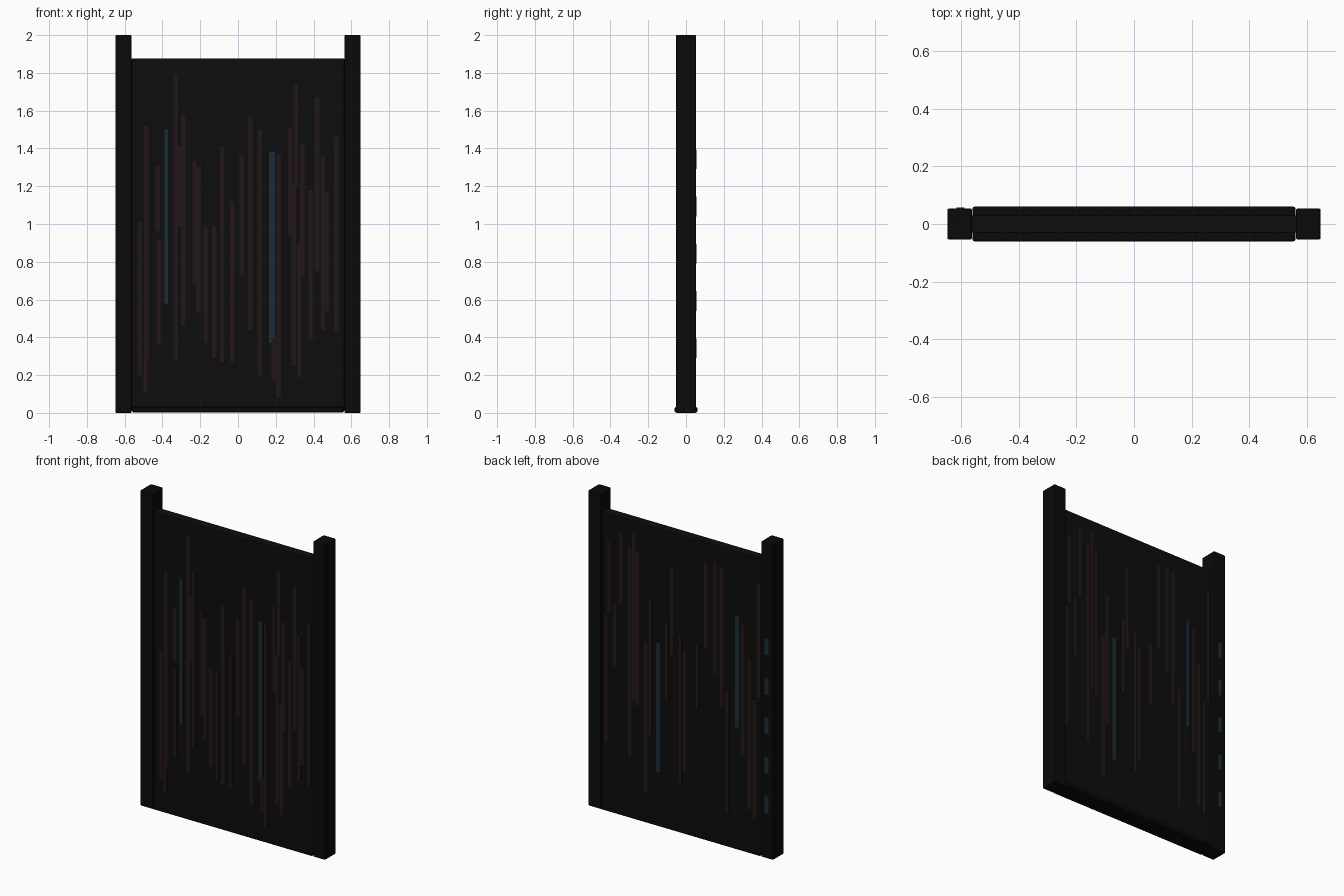
import bpy, bmesh
from mathutils import Vector


def material(name, rgb):
    m = bpy.data.materials.new(name)
    m.diffuse_color = (*rgb, 1)
    return m


BLACK = material("black_frame", (0.003, 0.003, 0.003))
PANEL = material("dark_panel", (0.004, 0.004, 0.004))
RED = material("dark_red", (0.016, 0.008, 0.009))
BLUE = material("dark_blue", (0.011, 0.026, 0.038))


def boxes(name, spans, mat, bevel=0.0):
    """One object made of boxes, each given as (low corner, high corner)."""
    bm = bmesh.new()
    for lo, hi in spans:
        lo, hi = Vector(lo), Vector(hi)
        verts = bmesh.ops.create_cube(bm, size=1)["verts"]
        bmesh.ops.scale(bm, vec=hi - lo, verts=verts)
        bmesh.ops.translate(bm, vec=(lo + hi) / 2, verts=verts)
    me = bpy.data.meshes.new(name)
    bm.to_mesh(me)
    bm.free()
    me.materials.append(mat)
    ob = bpy.data.objects.new(name, me)
    bpy.context.collection.objects.link(ob)
    if bevel:
        mod = ob.modifiers.new("edge", "BEVEL")
        mod.width = bevel
        mod.segments = 2
    return ob


# Side posts
for side, name in ((-1, "left_post"), (1, "right_post")):
    c = side * 0.606
    boxes(name, [((c - 0.043, -0.054, 0), (c + 0.043, 0.054, 2))], BLACK, 0.006)

# Panel and bottom rail
boxes("panel", [((-0.563, -0.03, 0.01), (0.563, 0.03, 1.876))], PANEL, 0.003)
boxes("bottom_rail", [((-0.561, -0.06, 0.003), (0.561, 0.06, 0.03))], BLACK, 0.006)


def streaks(name, rows, side, width, mat):
    """Thin raised vertical strips on the front (-1) or back (1) of the panel."""
    y0, y1 = sorted((side * 0.029, side * 0.0315))
    boxes(name, [((x - width / 2, y0, a), (x + width / 2, y1, b)) for x, a, b in rows], mat)


# Front streaks: x, bottom, top
streaks("front_red_streaks", [
    (-.52, .20, 1.01), (-.485, .28, 1.52), (-.49, .11, .30), (-.425, .96, 1.31),
    (-.42, .36, .92), (-.33, 1.3, 1.79), (-.33, .28, 1.41), (-.29, .46, 1.58),
    (-.31, .99, 1.41), (-.23, .68, 1.33), (-.21, .53, 1.30), (-.17, .37, .99),
    (-.125, .29, .99), (-.085, .27, 1.41), (-.03, .27, 1.12), (.02, .73, 1.36),
    (.065, .44, 1.57), (.115, .20, 1.50), (.19, .17, .40), (.215, .08, 1.37),
    (.275, .95, 1.51), (.295, .25, 1.20), (.305, 1.2, 1.74), (.325, .19, .90),
    (.34, .73, 1.42), (.385, .39, 1.18), (.42, .75, 1.67), (.45, .44, 1.36),
    (.47, .54, 1.17), (.52, .42, 1.46)], -1, 0.023, RED)
streaks("front_blue_streak_narrow", [(-.38, .58, 1.50)], -1, 0.018, BLUE)
streaks("front_blue_streak_wide", [(.18, .37, 1.38)], -1, 0.03, BLUE)

# Back streaks
streaks("back_red_streaks", [
    (.54, .43, 1.23), (.52, 1.25, 1.70), (.48, .92, 1.31), (.435, 1.33, 1.79),
    (.375, .38, 1.71), (.345, .74, 1.80), (.32, .71, 1.69), (.26, .18, 1.14),
    (.23, .55, 1.41), (.08, 1.1, 1.65), (.115, .80, 1.30), (.02, .30, 1.24),
    (-.01, .39, 1.15), (-.16, 1.2, 1.76), (-.10, .80, 1.21), (-.225, 1.06, 1.77),
    (-.27, .87, 1.75), (-.31, .20, .98), (-.42, .60, 1.43), (-.465, .26, 1.22),
    (-.50, .22, .97), (-.53, .99, 1.72)], 1, 0.023, RED)
streaks("back_blue_streaks", [(.175, .33, 1.15), (-.38, .76, 1.47)], 1, 0.026, BLUE)

# Row of small lights on the back of the left post
boxes("post_lights", [((-0.617, 0.05, 0.29 + 0.25 * i), (-0.589, 0.0565, 0.395 + 0.25 * i))
                      for i in range(5)], BLUE)
